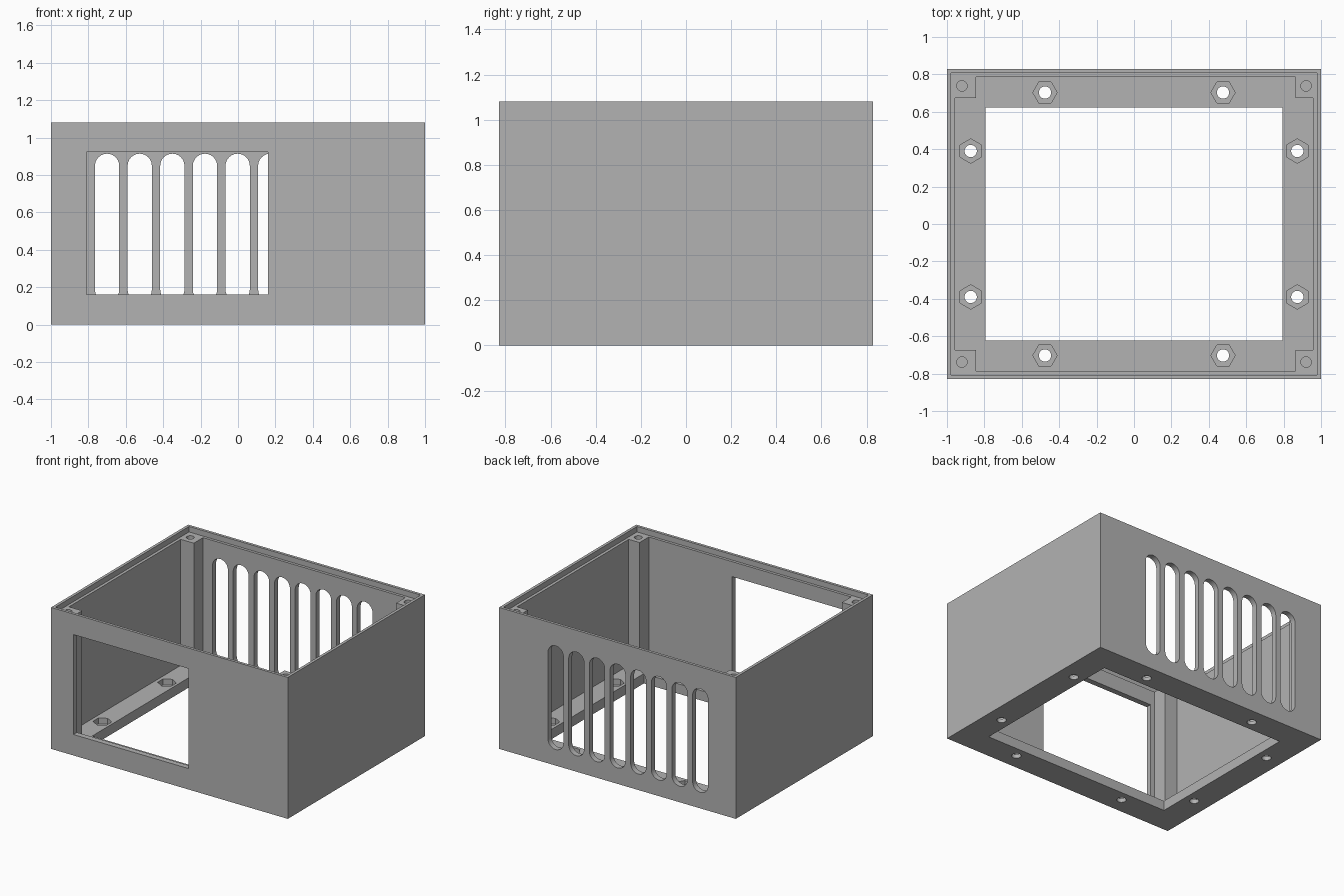
import bpy
import bmesh
import math
from mathutils import Vector

if "Cube" in bpy.data.objects:
    bpy.data.objects.remove(bpy.data.objects["Cube"], do_unlink=True)

# Overall sizes
HX, HY, H = 1.0, 0.8275, 1.08      # outer half sizes and height
IX, IY = 0.956, 0.785              # inner wall faces
FLOOR, LEDGE = 0.075, 1.038        # floor top, height of rim ledge

grey = bpy.data.materials.new("plain grey")
grey.use_nodes = True
grey.diffuse_color = (0.45, 0.45, 0.45, 1)
grey.node_tree.nodes["Principled BSDF"].inputs["Base Color"].default_value = (0.45, 0.45, 0.45, 1)


def rect(x0, x1, y0, y1):
    return [(x0, y0), (x1, y0), (x1, y1), (x0, y1)]


def ngon(cx, cy, r, n, turn=0.0):
    return [(cx + r * math.cos(turn + math.tau * i / n),
             cy + r * math.sin(turn + math.tau * i / n)) for i in range(n)]


def slot(cx, z0, z1, r, n=12):
    """Upright slot outline with round ends."""
    top = [(cx + r * math.cos(math.pi * i / n), z1 - r + r * math.sin(math.pi * i / n))
           for i in range(n + 1)]
    return top + [(2 * cx - x, z0 + z1 - z) for x, z in top]


def prisms(name, outlines, lo, hi, along_y=False):
    """One object made of outlines extruded along z, or along y."""
    bm = bmesh.new()
    for pts in outlines:
        verts = [bm.verts.new((a, lo, b) if along_y else (a, b, lo)) for a, b in pts]
        face = bm.faces.new(verts)
        ext = bmesh.ops.extrude_face_region(bm, geom=[face])
        moved = [v for v in ext["geom"] if isinstance(v, bmesh.types.BMVert)]
        step = Vector((0, hi - lo, 0)) if along_y else Vector((0, 0, hi - lo))
        bmesh.ops.translate(bm, verts=moved, vec=step)
    bmesh.ops.recalc_face_normals(bm, faces=bm.faces)
    mesh = bpy.data.meshes.new(name)
    bm.to_mesh(mesh)
    bm.free()
    mesh.materials.append(grey)
    obj = bpy.data.objects.new(name, mesh)
    bpy.context.collection.objects.link(obj)
    return obj


SIGNS = [(-1, -1), (1, -1), (1, 1), (-1, 1)]

# Solid block that becomes the enclosure
box = prisms("enclosure_body", [rect(-HX, HX, -HY, HY)], 0, H)

# Cavity outline, notched so that the four corner posts remain
PL, PR, PY = -0.845, 0.864, 0.674
cavity = [(PL, -IY), (PR, -IY), (PR, -PY), (IX, -PY), (IX, PY), (PR, PY),
          (PR, IY), (PL, IY), (PL, PY), (-IX, PY), (-IX, -PY), (PL, -PY)]

# Floor fasteners: along the long edges, then along the short edges
long_spots = [(0.476 * a, 0.703 * b) for a, b in SIGNS]
side_spots = [(0.873 * a, 0.39 * b) for a, b in SIGNS]
nuts = [ngon(x, y, 0.065, 6) for x, y in long_spots]
nuts += [ngon(x, y, 0.065, 6, math.pi / 2) for x, y in side_spots]
bolts = [ngon(x, y, 0.033, 24) for x, y in long_spots + side_spots]
post_holes = [ngon(0.92 * a, 0.738 * b, 0.028, 24) for a, b in SIGNS]
vents = [slot(-0.70 + 0.1745 * i, 0.122, 0.914, 0.065) for i in range(8)]

cutters = [
    prisms("cavity_cutter", [cavity], FLOOR, H + 0.1),
    prisms("rim_cutter", [rect(-0.978, 0.978, -0.806, 0.806)], LEDGE, H + 0.15),
    prisms("floor_opening_cutter", [rect(-0.795, 0.793, -0.624, 0.624)], -0.1, 0.2),
    prisms("nut_pocket_cutter", nuts, 0.03, 0.13),
    prisms("bolt_hole_cutter", bolts, -0.1, 0.12),
    prisms("post_hole_cutter", post_holes, 0.74, H + 0.2),
    prisms("front_window_cutter", [rect(-0.81, 0.16, 0.16, 0.923)], -0.9, -0.72, True),
    prisms("back_vent_cutter", vents, 0.72, 0.9, True),
]
for cutter in cutters:
    mod = box.modifiers.new(cutter.name, "BOOLEAN")
    mod.operation = "DIFFERENCE"
    mod.solver = "EXACT"
    mod.object = cutter
    cutter.hide_render = True

# Bake the cuts, then drop the cutters
bpy.context.view_layer.update()
deps = bpy.context.evaluated_depsgraph_get()
baked = bpy.data.meshes.new_from_object(box.evaluated_get(deps))
box.modifiers.clear()
box.data = baked
for cutter in cutters:
    bpy.data.objects.remove(cutter, do_unlink=True)

# Smooth round holes and slot ends, keep the corners sharp
bpy.ops.object.select_all(action="DESELECT")
box.select_set(True)
bpy.context.view_layer.objects.active = box
bpy.ops.object.shade_smooth_by_angle(angle=math.radians(30))
